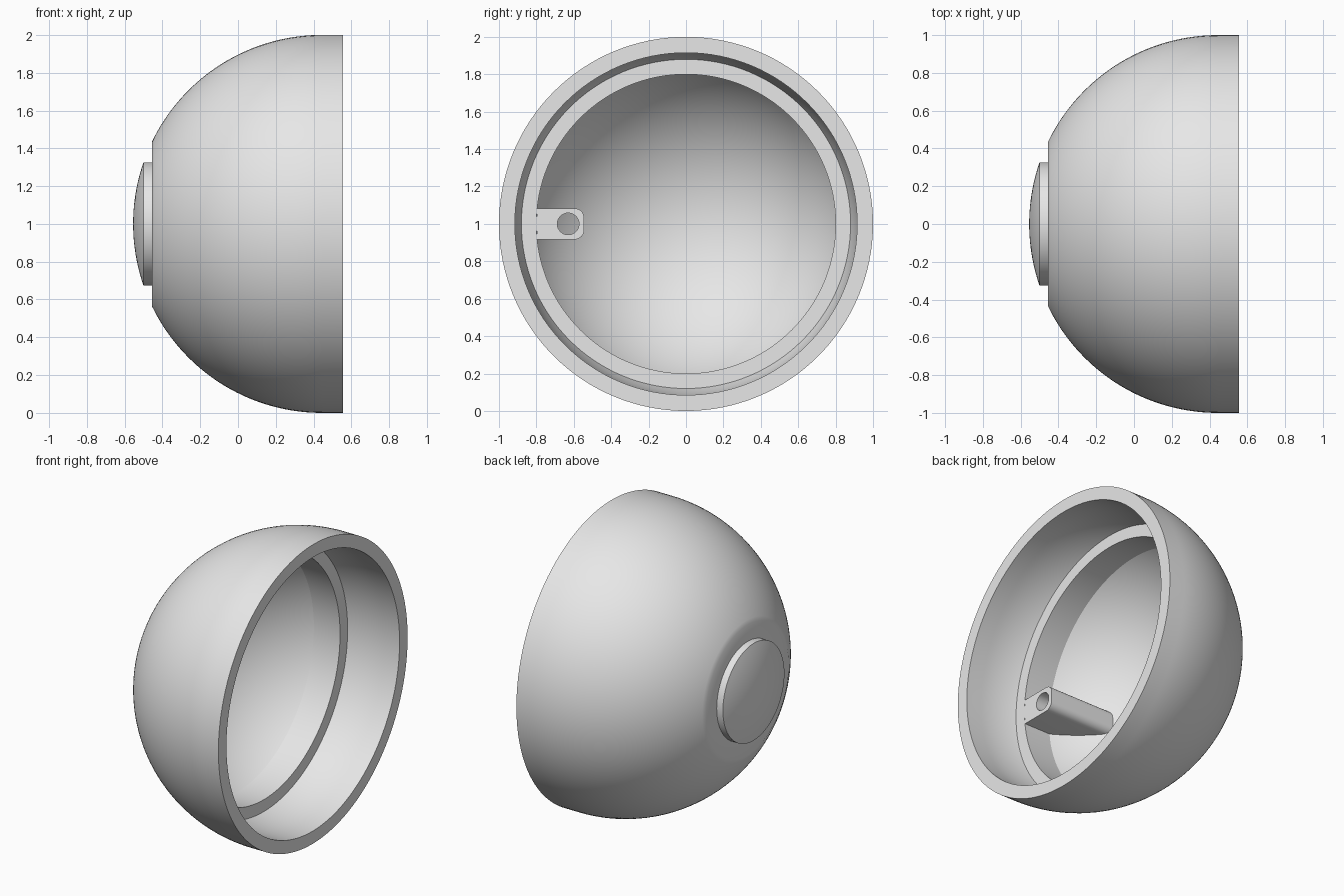
import bpy, bmesh, math
from mathutils import Vector

cube = bpy.data.objects.get("Cube")
if cube:
    bpy.data.objects.remove(cube, do_unlink=True)

AXIS_Z = 1.0      # height of the horizontal axis of revolution
CX = 0.445        # sphere centre along the axis
RIM = 0.555       # open end
R_OUT, R_IN = 1.0, 0.915
BACK = -0.455     # flat at the closed end
LEDGE = 0.195
RING_R = 0.8
CAP_R = 0.325

gray = bpy.data.materials.new("light gray")
gray.use_nodes = True
gray.diffuse_color = (0.8, 0.8, 0.8, 1)
gray.node_tree.nodes["Principled BSDF"].inputs["Base Color"].default_value = (0.8, 0.8, 0.8, 1)


def finish(name, bm):
    bmesh.ops.recalc_face_normals(bm, faces=bm.faces)
    mesh = bpy.data.meshes.new(name)
    bm.to_mesh(mesh)
    bm.free()
    mesh.materials.append(gray)
    obj = bpy.data.objects.new(name, mesh)
    obj.location.z = AXIS_Z
    bpy.context.collection.objects.link(obj)
    bpy.ops.object.select_all(action='DESELECT')
    obj.select_set(True)
    bpy.context.view_layer.objects.active = obj
    bpy.ops.object.shade_smooth_by_angle(angle=math.radians(30))
    return obj


def arc(radius, r0, r1, steps):
    """Points (x, r) on a sphere's meridian, from axis distance r0 to r1."""
    a0, a1 = math.asin(r0 / radius), math.asin(r1 / radius)
    angles = [a0 + (a1 - a0) * i / steps for i in range(steps + 1)]
    return [(CX - radius * math.cos(a), radius * math.sin(a)) for a in angles]


def lathe(name, profile, closed=False, steps=128):
    bm = bmesh.new()
    verts = [bm.verts.new((x, 0, r)) for x, r in profile]
    pairs = list(zip(verts, verts[1:]))
    if closed:
        pairs.append((verts[-1], verts[0]))
    edges = [bm.edges.new(p) for p in pairs]
    bmesh.ops.spin(bm, geom=verts + edges, cent=(0, 0, 0), axis=(1, 0, 0),
                   angle=math.tau, steps=steps)
    bmesh.ops.remove_doubles(bm, verts=bm.verts, dist=0.0005)
    return finish(name, bm)


# Bowl-shaped shell: flat back, outer dome, rim, inner dome
flat_r = math.sqrt(R_OUT ** 2 - (CX - BACK) ** 2)
shell = [(BACK, CAP_R - 0.02)] + arc(R_OUT, flat_r, R_OUT, 40)
shell += [(RIM, R_OUT), (RIM, R_IN)] + arc(R_IN, R_IN, 0, 48)
lathe("shell", shell)

# Domed button on the closed end
lathe("back_button", arc(R_OUT, 0, CAP_R, 12) + [(BACK + 0.005, CAP_R)])

# Stepped ring inside the shell
ring_outer = math.sqrt(R_IN ** 2 - (CX - LEDGE) ** 2)
ring_back = CX - math.sqrt(R_IN ** 2 - RING_R ** 2)
lathe("inner_ring", [(LEDGE, ring_outer), (LEDGE, RING_R), (ring_back, RING_R)], closed=True)

# Post with a bore, running from the ring's face down to the inner dome
HALF, FRONT, FILLET, BORE_Y, BORE_R = 0.083, -0.545, 0.05, -0.63, 0.058
side = math.sqrt(RING_R ** 2 - HALF ** 2)
corner = []
for i in range(9):
    a = math.pi / 2 * i / 8
    corner.append((FRONT - FILLET + FILLET * math.cos(a), HALF - FILLET + FILLET * math.sin(a)))
outline = [(y, -z) for y, z in reversed(corner)] + corner
outline += [(-side, HALF), (-RING_R, 0), (-side, -HALF)]
bore = [(BORE_Y + BORE_R * math.cos(math.tau * i / 32), BORE_R * math.sin(math.tau * i / 32))
        for i in range(32)]

bm = bmesh.new()
for loop in (outline, bore):
    vs = [bm.verts.new((LEDGE, y, z)) for y, z in loop]
    for a, b in zip(vs, vs[1:] + vs[:1]):
        bm.edges.new((a, b))
bmesh.ops.triangle_fill(bm, use_beauty=True, edges=bm.edges[:], normal=Vector((1, 0, 0)))
result = bmesh.ops.extrude_face_region(bm, geom=bm.faces[:])
for v in result["geom"]:
    if isinstance(v, bmesh.types.BMVert):
        # far end is sunk slightly into the dome
        v.co.x = CX - math.sqrt((R_IN + 0.015) ** 2 - v.co.y ** 2 - v.co.z ** 2)
finish("bored_post", bm)
